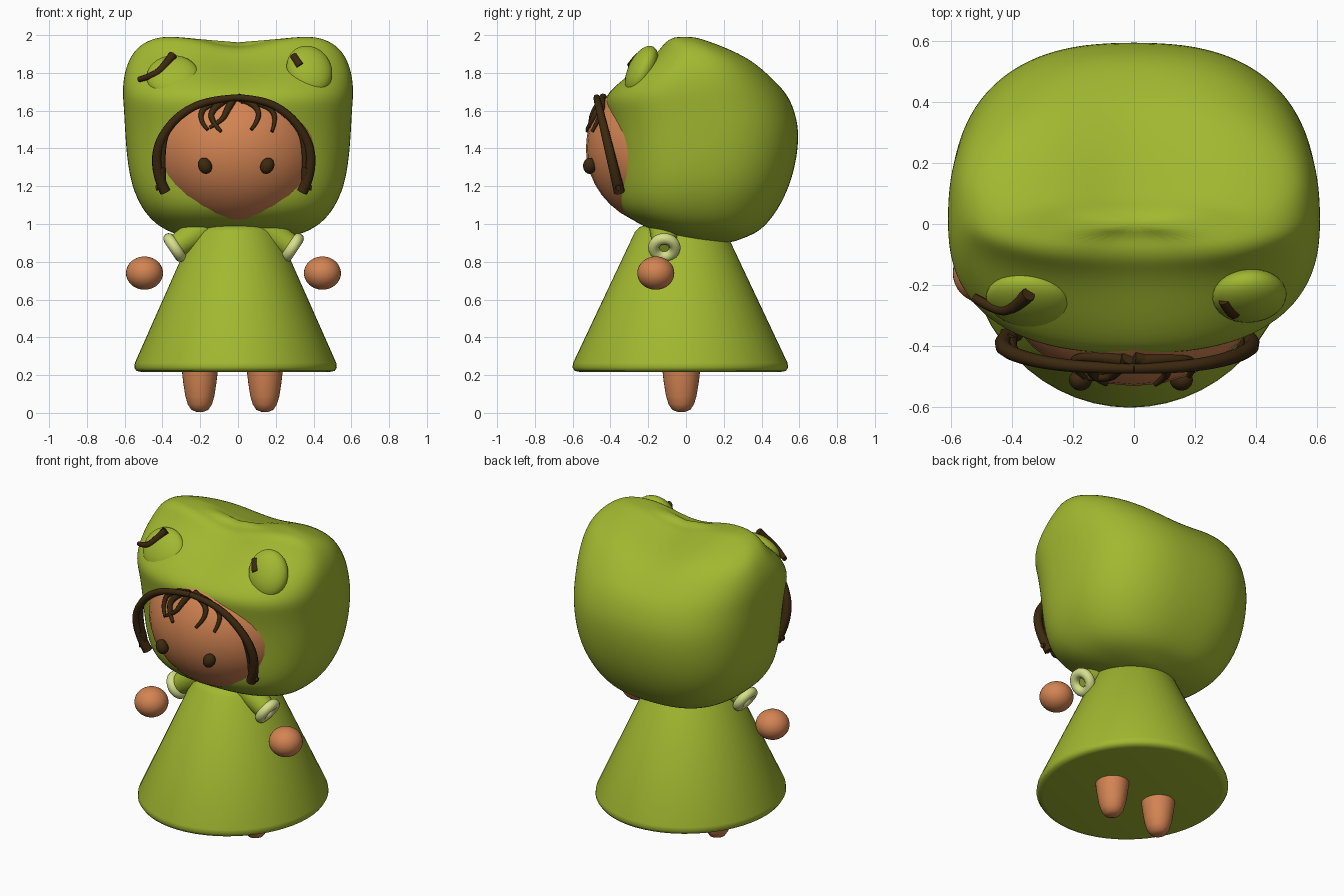
import bpy, bmesh, math
from mathutils import Vector

cube = bpy.data.objects.get("Cube")
if cube:
    bpy.data.objects.remove(cube, do_unlink=True)


def material(name, rgb):
    m = bpy.data.materials.new(name)
    m.use_nodes = True
    m.diffuse_color = (*rgb, 1)
    m.node_tree.nodes["Principled BSDF"].inputs["Base Color"].default_value = (*rgb, 1)
    return m


GREEN = material("leaf_green", (0.36, 0.48, 0.03))
SKIN = material("skin", (0.65, 0.23, 0.085))
BROWN = material("dark_brown", (0.045, 0.022, 0.005))
PALE = material("pale_green", (0.67, 0.74, 0.26))


def finish(obj, name, mat, angle=50):
    obj.name = obj.data.name = name
    obj.data.materials.clear()
    obj.data.materials.append(mat)
    bpy.ops.object.select_all(action='DESELECT')
    obj.select_set(True)
    bpy.context.view_layer.objects.active = obj
    bpy.ops.object.shade_smooth_by_angle(angle=math.radians(angle))
    return obj


def ball(name, mat, loc, radii, rot=(0, 0, 0)):
    bpy.ops.mesh.primitive_uv_sphere_add(segments=32, ring_count=20, radius=1, location=loc,
                                         rotation=[math.radians(a) for a in rot])
    obj = bpy.context.object
    obj.scale = radii
    return finish(obj, name, mat)


def rings_to_mesh(name, mat, rings, angle=50, levels=0):
    """Skin a stack of equally long point rings and cap both ends."""
    bm = bmesh.new()
    loops = [[bm.verts.new(p) for p in ring] for ring in rings]
    n = len(loops[0])
    for a, b in zip(loops, loops[1:]):
        for i in range(n):
            j = (i + 1) % n
            bm.faces.new((a[i], a[j], b[j], b[i]))
    bm.faces.new(loops[0][::-1])
    bm.faces.new(loops[-1])
    bmesh.ops.recalc_face_normals(bm, faces=bm.faces)
    me = bpy.data.meshes.new(name)
    bm.to_mesh(me)
    bm.free()
    obj = bpy.data.objects.new(name, me)
    bpy.context.collection.objects.link(obj)
    if levels:
        sub = obj.modifiers.new("smooth", 'SUBSURF')
        sub.levels = sub.render_levels = levels
    return finish(obj, name, mat, angle)


def lathe(name, mat, profile, center, squash=1.0, seg=48):
    cx, cy = center
    turn = [2 * math.pi * i / seg for i in range(seg)]
    return rings_to_mesh(name, mat, [[(cx + r * math.cos(t), cy + r * squash * math.sin(t), z)
                                      for t in turn] for r, z in profile])


def strand(name, points, width, taper=(1, 0.3), mat=BROWN):
    """Smooth tapered tube through a few control points."""
    cu = bpy.data.curves.new(name, 'CURVE')
    cu.dimensions = '3D'
    cu.bevel_depth = width
    cu.bevel_resolution = 2
    cu.use_fill_caps = True
    sp = cu.splines.new('NURBS')
    sp.points.add(len(points) - 1)
    for i, (q, p) in enumerate(zip(sp.points, points)):
        q.co = (*p, 1)
        f = i / (len(points) - 1)
        q.radius = taper[0] + (taper[1] - taper[0]) * f
    sp.order_u = 3
    sp.use_endpoint_u = True
    sp.resolution_u = 8
    obj = bpy.data.objects.new(name, cu)
    bpy.context.collection.objects.link(obj)
    bpy.ops.object.select_all(action='DESELECT')
    obj.select_set(True)
    bpy.context.view_layer.objects.active = obj
    bpy.ops.object.convert(target='MESH')
    return finish(bpy.context.object, name, mat)


# Hood: stacked superellipse rings (height, half width, front, back), top dipped in the middle
HOOD = [(0.90, 0.10, 0.08, 0.24), (0.92, 0.23, 0.0, 0.29), (0.95, 0.35, -0.13, 0.37),
        (1.0, 0.44, -0.26, 0.43), (1.08, 0.51, -0.36, 0.49), (1.2, 0.565, -0.38, 0.55),
        (1.35, 0.59, -0.385, 0.59), (1.5, 0.6, -0.40, 0.6), (1.6, 0.605, -0.42, 0.575),
        (1.66, 0.61, -0.43, 0.55), (1.72, 0.612, -0.40, 0.515), (1.8, 0.603, -0.315, 0.45),
        (1.88, 0.575, -0.205, 0.365), (1.94, 0.53, -0.15, 0.24), (1.98, 0.46, -0.12, 0.13),
        (2.0, 0.37, -0.08, 0.07), (2.003, 0.2, -0.04, 0.04)]


def hood_ring(z, half, front, back, seg=40, power=2 / 2.5):
    mid = front + 0.45 * (back - front)
    ring = []
    for i in range(seg):
        t = 2 * math.pi * i / seg
        c, s = math.cos(t), math.sin(t)
        x = half * math.copysign(abs(c) ** power, c)
        depth = back - mid if s > 0 else mid - front
        y = mid + depth * math.copysign(abs(s) ** power, s)
        w = min(max((z - 1.68) / 0.3, 0), 1)
        ring.append((x, y, z - 0.065 * w * math.exp(-(x / 0.21) ** 2)))
    return ring


rings_to_mesh("hood", GREEN, [hood_ring(*h) for h in HOOD], 180, 2)

# Face and its eyes
FACE, FACE_R = Vector((0, -0.09, 1.40)), Vector((0.47, 0.44, 0.42))
ball("face", SKIN, FACE, FACE_R)
for side, x in (("right", -0.175), ("left", 0.155)):
    ball(side + "_eye", BROWN, (x, -0.51, 1.308), (0.036, 0.035, 0.044),
         (0, -25 if x < 0 else 25, 0))

# Bulging hood eyes and their dark lids
ball("left_hood_eye", GREEN, (0.378, -0.235, 1.815), (0.12, 0.07, 0.14), (-27, -12, 15))
ball("right_hood_eye", GREEN, (-0.345, -0.25, 1.78), (0.14, 0.06, 0.13), (-35, 8, -12))
strand("right_hood_lid", [(-0.525, -0.24, 1.765), (-0.45, -0.285, 1.785),
                          (-0.39, -0.275, 1.83), (-0.345, -0.23, 1.895)], 0.024, (0.6, 1))
strand("left_hood_lid", [(0.295, -0.25, 1.89), (0.31, -0.275, 1.865),
                         (0.33, -0.29, 1.835)], 0.024, (0.8, 1))


# Hair framing the face
def on_face(x, z, lift=0.012):
    q = 1 - (x / FACE_R.x) ** 2 - ((z - FACE.z) / FACE_R.z) ** 2
    return (x, FACE.y - FACE_R.y * math.sqrt(max(q, 0)) - lift, z)


def on_rim(x, z):
    return (x, -0.36 - 0.24 * (z - 1.2), z)


LOCK = [(0.0, 1.67), (0.13, 1.66), (0.26, 1.59), (0.35, 1.48), (0.39, 1.37), (0.375, 1.24), (0.34, 1.17)]
CURL = [(0.365, 1.3), (0.34, 1.2), (0.39, 1.19)]
INNER = [(0.2, 1.62), (0.3, 1.55), (0.36, 1.42), (0.35, 1.27)]
for side, sx, off in (("left", 1, 0), ("right", -1, 0.045)):
    def place(pts):
        return [on_rim(sx * (x + off * min(1, x / 0.3)), z) for x, z in pts]
    strand(side + "_side_lock", place(LOCK), 0.034, (0.5, 0.9))
    strand(side + "_lock_curl", place(CURL), 0.028, (0.9, 0.5))
    strand(side + "_inner_lock", place(INNER), 0.024, (0.7, 0.6))

BANGS = [[(-0.04, 1.66), (-0.17, 1.64), (-0.21, 1.55), (-0.16, 1.50)],
         [(-0.08, 1.65), (-0.15, 1.60), (-0.13, 1.53), (-0.09, 1.49)],
         [(-0.02, 1.67), (-0.06, 1.60), (-0.08, 1.55), (-0.15, 1.51)],
         [(0.0, 1.67), (0.09, 1.64), (0.12, 1.56), (0.07, 1.50)],
         [(0.02, 1.66), (0.14, 1.64), (0.21, 1.57), (0.18, 1.49)]]
for i, pts in enumerate(BANGS):
    strand(f"fringe_{i + 1}", [on_face(x, z) for x, z in pts], 0.022, (1, 0.4))

# Dress with a rounded hem
lathe("dress", GREEN, [(0.50, 0.217), (0.525, 0.222), (0.536, 0.24), (0.533, 0.265),
                       (0.225, 0.96), (0.2, 0.985), (0.15, 0.998)], (-0.013, -0.03), 1.065, 56)

# Legs
LEG = [(0.02, 0.006), (0.045, 0.016), (0.064, 0.045), (0.077, 0.09), (0.088, 0.16),
       (0.096, 0.23), (0.098, 0.32)]
for side, x in (("right", -0.202), ("left", 0.142)):
    lathe(side + "_leg", SKIN, LEG, (x, -0.025), 1.05, 32)

# Sleeves, rolled cuffs and hands
for side, sx, cuff_x, hand_x in (("right", -1, -0.335, -0.495), ("left", 1, 0.288, 0.447)):
    axis = Vector((sx * 0.83, 0, -0.55)).normalized()
    cuff = Vector((cuff_x, -0.115, 0.875))
    rot = axis.to_track_quat('Z', 'Y').to_euler()
    bpy.ops.mesh.primitive_cone_add(vertices=24, radius1=0.08, radius2=0.062, depth=0.2,
                                    location=cuff - axis * 0.1, rotation=rot)
    finish(bpy.context.object, side + "_sleeve", GREEN)
    bpy.ops.mesh.primitive_torus_add(major_segments=28, minor_segments=12, major_radius=0.056,
                                     minor_radius=0.03, location=cuff, rotation=rot)
    finish(bpy.context.object, side + "_cuff", PALE)
    ball(side + "_hand", SKIN, (hand_x, -0.16, 0.74), (0.098, 0.098, 0.088))
